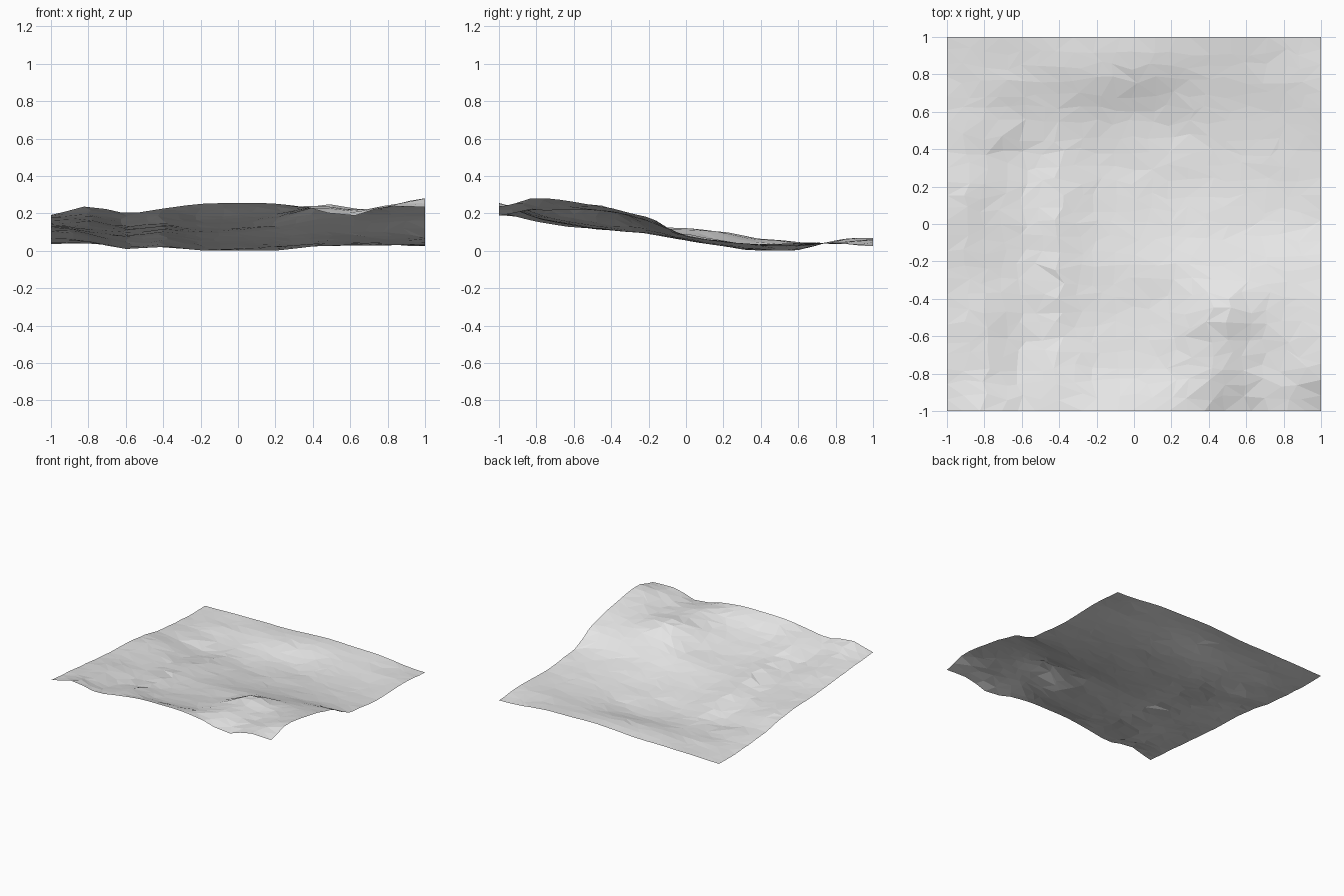
import bpy, bmesh, math, random
from mathutils import Vector, noise

if "Cube" in bpy.data.objects:
    bpy.data.objects.remove(bpy.data.objects["Cube"])

random.seed(4)

# Coarse relief: one row per 0.2 in y (front to back), one height in cm per 0.2 in x
RELIEF = [
    [20, 24.5, 21, 23.5, 26, 26.5, 25.5, 23.5, 20, 24.8, 24],
    [18.5, 19.5, 16, 20, 18, 19, 20.5, 24.5, 23.5, 25, 28.8],
    [16.5, 17, 13, 15, 14, 15, 17.5, 23.5, 24, 23.5, 26.8],
    [14.5, 14.5, 11.5, 12.5, 11.5, 12.5, 14.5, 20.5, 21.5, 21.5, 23],
    [13, 12, 9.5, 10, 9, 10, 11.5, 14, 15.5, 16.5, 18.5],
    [12.5, 10, 7.5, 8.5, 6, 6, 6.5, 8, 8.5, 8.5, 8.5],
    [10.5, 8.5, 4.5, 6, 3.5, 3, 3.5, 4.5, 5, 5.5, 6],
    [7.5, 5.5, 1.5, 3, 1, 0.8, 1.5, 3, 3.5, 3.5, 4],
    [5.5, 5, 3, 3, 2, 1, 1.5, 3.5, 3.5, 3.5, 4.5],
    [4.5, 5, 5, 5.5, 6, 6, 6, 5.5, 5, 4.5, 4.5],
    [4.5, 5, 5, 5.5, 6, 7, 7.5, 7, 6, 4, 3],
]

# Local ridges and hollows: x, y, reach in x, reach in y, height
BUMPS = [
    (0.46, -0.47, 0.14, 0.10, 0.03),
    (0.65, -0.70, 0.09, 0.14, -0.02),
    (0.55, -1.00, 0.07, 0.06, -0.022),
    (-0.42, -0.25, 0.06, 0.35, 0.012),
    (-0.70, 0.47, 0.14, 0.06, 0.014),
    (-0.92, 0.10, 0.05, 0.30, 0.008),
]


def spline(values, t):
    """Smooth curve through evenly spaced values, t from -1 to 1."""
    u = (t + 1) * (len(values) - 1) / 2
    i = min(int(u), len(values) - 2)
    f = u - i
    a, b = values[max(i - 1, 0)], values[i]
    c, d = values[i + 1], values[min(i + 2, len(values) - 1)]
    return b + 0.5 * f * (c - a + f * (2*a - 5*b + 4*c - d + f * (3*(b - c) + d - a)))


def height(x, y):
    z = spline([spline(row, x) for row in RELIEF], y) / 100
    for cx, cy, rx, ry, h in BUMPS:
        z += h * math.exp(-((x - cx) / rx) ** 2 - ((y - cy) / ry) ** 2)
    return z + 0.008 * noise.noise(Vector((x * 4, y * 7, 2.5)))


# Terrain sheet: an irregular triangle net with straight borders
NX, NY = 20, 26
bm = bmesh.new()
grid = []
for j in range(NY + 1):
    row = []
    for i in range(NX + 1):
        x, y = 2 * i / NX - 1, 2 * j / NY - 1
        if 0 < i < NX:
            x += random.uniform(-0.3, 0.3) * 2 / NX
        if 0 < j < NY:
            y += random.uniform(-0.3, 0.3) * 2 / NY
        row.append(bm.verts.new((x, y, height(x, y))))
    grid.append(row)

for j in range(NY):
    for i in range(NX):
        a, b = grid[j][i], grid[j][i + 1]
        c, d = grid[j + 1][i + 1], grid[j + 1][i]
        if random.random() < 0.5:
            bm.faces.new((a, b, c))
            bm.faces.new((a, c, d))
        else:
            bm.faces.new((a, b, d))
            bm.faces.new((b, c, d))

# Rest the lowest point on the ground
low = min(v.co.z for v in bm.verts)
for v in bm.verts:
    v.co.z -= low

mesh = bpy.data.meshes.new("terrain")
bm.to_mesh(mesh)
bm.free()
grey = bpy.data.materials.new("light grey")
grey.diffuse_color = (0.8, 0.8, 0.8, 1)
grey.use_nodes = True
grey.node_tree.nodes["Principled BSDF"].inputs["Base Color"].default_value = grey.diffuse_color
mesh.materials.append(grey)
bpy.context.collection.objects.link(bpy.data.objects.new("terrain", mesh))
